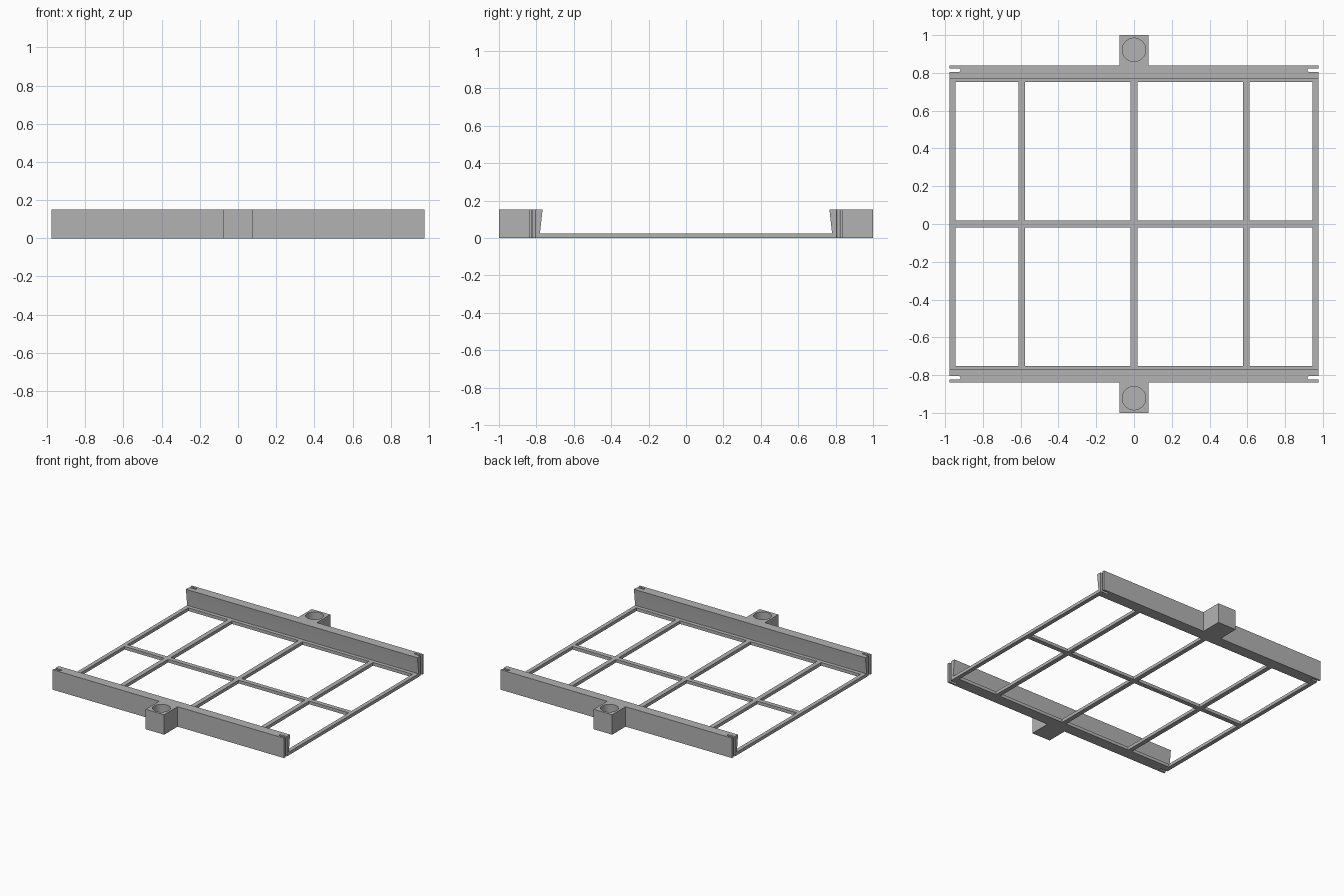
import bpy, bmesh
from mathutils import Matrix

HEIGHT, PLATE = 0.152, 0.024      # rail height and grid thickness
HALF_X, RAIL_OUT, RAIL_IN = 0.976, 0.839, 0.782

if "Cube" in bpy.data.objects:
    bpy.data.objects.remove(bpy.data.objects["Cube"])

grey = bpy.data.materials.new("plain_grey")
grey.use_nodes = True
colour = (0.45, 0.45, 0.45, 1)
grey.diffuse_color = colour
grey.node_tree.nodes["Principled BSDF"].inputs["Base Color"].default_value = colour


def finish(name, bm):
    bmesh.ops.recalc_face_normals(bm, faces=bm.faces)
    mesh = bpy.data.meshes.new(name)
    bm.to_mesh(mesh)
    bm.free()
    mesh.materials.append(grey)
    obj = bpy.data.objects.new(name, mesh)
    bpy.context.collection.objects.link(obj)
    return obj


def add_box(bm, x0, x1, y0, y1, z0, z1):
    size = Matrix.Diagonal((x1 - x0, y1 - y0, z1 - z0, 1))
    place = Matrix.Translation(((x0 + x1) / 2, (y0 + y1) / 2, (z0 + z1) / 2))
    bmesh.ops.create_cube(bm, size=1, matrix=place @ size)


def add_cylinder(bm, x, y, radius, z0, z1, sides):
    bmesh.ops.create_cone(bm, cap_ends=True, segments=sides, radius1=radius,
                          radius2=radius, depth=z1 - z0,
                          matrix=Matrix.Translation((x, y, (z0 + z1) / 2)))


def extrude(bm, faces, offset):
    result = bmesh.ops.extrude_face_region(bm, geom=faces)
    verts = [v for v in result["geom"] if isinstance(v, bmesh.types.BMVert)]
    bmesh.ops.translate(bm, verts=verts, vec=offset)


def cut(obj, cutter):
    cutter.hide_render = True
    mod = obj.modifiers.new("cut", "BOOLEAN")
    mod.operation, mod.object, mod.solver = "DIFFERENCE", cutter, "EXACT"
    bpy.context.view_layer.objects.active = obj
    bpy.ops.object.modifier_apply(modifier=mod.name)
    bpy.data.objects.remove(cutter)


# Thin base grid: every cell is filled except the window openings
def lines(edge, border, bars, half):
    inner = [p for b in bars for p in (b - half, b + half)]
    return [-edge, -border] + inner + [border, edge]


xs = lines(HALF_X, 0.945, (-0.595, 0, 0.595), 0.0175)
ys = lines(RAIL_IN, 0.752, (0,), 0.0175)
bm = bmesh.new()
verts = [[bm.verts.new((x, y, 0)) for y in ys] for x in xs]
for i in range(len(xs) - 1):
    for j in range(len(ys) - 1):
        if i % 2 == 0 or j % 2 == 0:
            bm.faces.new((verts[i][j], verts[i + 1][j],
                          verts[i + 1][j + 1], verts[i][j + 1]))
extrude(bm, bm.faces[:], (0, 0, PLATE))
finish("base_grid", bm)

for side, label in ((-1, "front"), (1, "back")):
    # Rail with an inward-leaning inner face
    profile = [(RAIL_OUT, 0), (RAIL_IN, 0), (0.781, PLATE),
               (0.767, HEIGHT), (RAIL_OUT, HEIGHT)]
    bm = bmesh.new()
    face = bm.faces.new([bm.verts.new((-HALF_X, side * y, z)) for y, z in profile])
    extrude(bm, [face], (2 * HALF_X, 0, 0))
    rail = finish(label + "_rail", bm)

    # Round-ended vertical slot at each end of the rail
    for end in (-1, 1):
        slot_y, radius, start = side * 0.814, 0.009, end * 0.927
        bm = bmesh.new()
        x0, x1 = sorted((start, end * 1.1))
        add_box(bm, x0, x1, slot_y - radius, slot_y + radius, -0.1, 0.3)
        cut(rail, finish("slot_cutter", bm))
        bm = bmesh.new()
        add_cylinder(bm, start, slot_y, radius, -0.1, 0.3, 16)
        cut(rail, finish("slot_end_cutter", bm))

    # Mounting block with a blind round socket
    y0, y1 = sorted((side * RAIL_OUT, side * 1.0))
    bm = bmesh.new()
    add_box(bm, -0.078, 0.078, y0, y1, 0, HEIGHT)
    block = finish(label + "_mounting_block", bm)
    bm = bmesh.new()
    add_cylinder(bm, 0, side * 0.922, 0.062, PLATE, 0.3, 48)
    cut(block, finish("socket_cutter", bm))

    # Smooth the round walls, keep the corners sharp
    for obj in (rail, block):
        bpy.ops.object.select_all(action="DESELECT")
        obj.select_set(True)
        bpy.context.view_layer.objects.active = obj
        bpy.ops.object.shade_smooth_by_angle()
